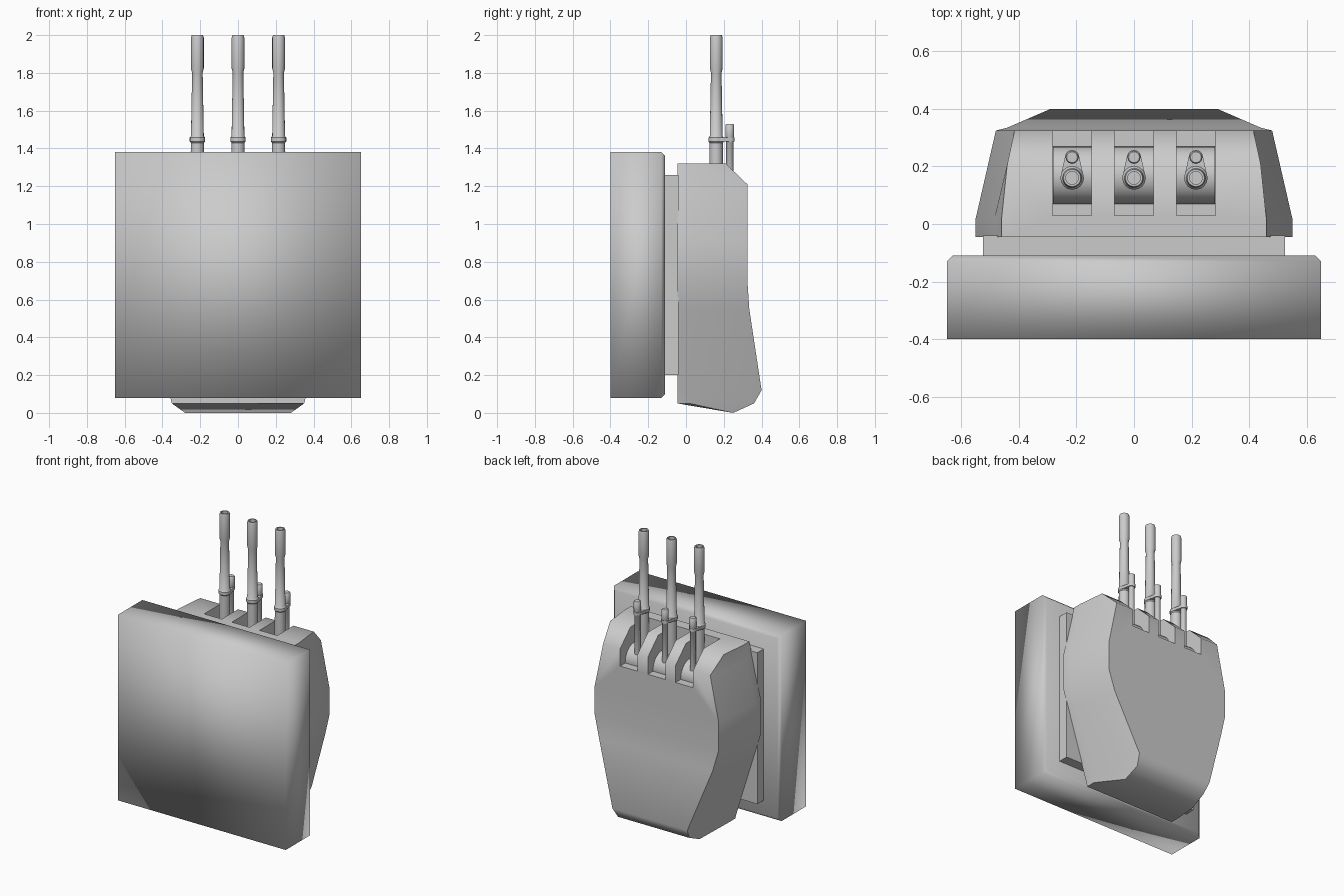
import bpy, bmesh, math

if "Cube" in bpy.data.objects:
    bpy.data.objects.remove(bpy.data.objects["Cube"])

grey = bpy.data.materials.new("plain_grey")
grey.diffuse_color = (0.6, 0.6, 0.6, 1)
grey.use_nodes = True
grey.node_tree.nodes["Principled BSDF"].inputs["Base Color"].default_value = grey.diffuse_color


def finish(name, bm, angle=40):
    bmesh.ops.recalc_face_normals(bm, faces=bm.faces)
    me = bpy.data.meshes.new(name)
    bm.to_mesh(me)
    bm.free()
    ob = bpy.data.objects.new(name, me)
    bpy.context.collection.objects.link(ob)
    me.materials.append(grey)
    smooth(me, angle)
    return ob


def smooth(me, angle):
    me.shade_smooth()
    if angle < 180:
        me.set_sharp_from_angle(angle=math.radians(angle))


def loft(name, rings, angle=40, caps=True):
    """Bridge a list of equal-length closed rings."""
    bm = bmesh.new()
    vs = [[bm.verts.new(p) for p in r] for r in rings]
    n = len(vs[0])
    for a, b in zip(vs, vs[1:]):
        for i in range(n):
            j = (i + 1) % n
            bm.faces.new((a[i], a[j], b[j], b[i]))
    if caps:
        bm.faces.new(vs[0])
        bm.faces.new(vs[-1])
    return finish(name, bm, angle)


def rect(hx, z0, z1, y):
    return [(-hx, y, z0), (hx, y, z0), (hx, y, z1), (-hx, y, z1)]


def box(name, x0, x1, y0, y1, z0, z1):
    return loft(name, [[(x0, y, z0), (x1, y, z0), (x1, y, z1), (x0, y, z1)] for y in (y0, y1)])


def lathe(name, x, y, profile, n=16):
    """Vertical turned part from (radius, z) pairs."""
    return loft(name, [[(x + r * math.cos(2 * math.pi * i / n),
                         y + r * math.sin(2 * math.pi * i / n), z)
                        for i in range(n)] for r, z in profile])


# front plate with chamfered rear rim, and the neck behind it
loft("front_plate", [rect(.65, .08, 1.38, -.40), rect(.65, .08, 1.38, -.13),
                     rect(.63, .10, 1.36, -.11)], 180)
loft("neck", [rect(.525, .20, 1.26, -.115), rect(.525, .20, 1.26, -.04)])

# body: stacked levels (front half-width, front z, back half-width, back y, back z)
levels = [(.46, 1.32, .44, .21, 1.32), (.485, 1.21, .415, .325, 1.21),
          (.55, .93, .48, .325, .90), (.55, .70, .48, .325, .70),
          (.505, .55, .44, .335, .55), (.37, .12, .29, .40, .12),
          (.358, .08, .275, .36, .05), (.35, .05, .28, .25, .0)]
rings = []
for fx, fz, bx, by, bz in levels:
    half = [(fx, -.045, fz), (fx, .02, fz), (bx, by, bz)]
    rings.append(half + [(-x, y, z) for x, y, z in reversed(half)])
body = loft("body", rings)

# three slots cut in the top and rear of the body
XS = (-.215, 0, .215)
for x in XS:
    cutter = box("slot_cutter", x - .068, x + .068, .03, .6, 1.09, 1.6)
    cutter.hide_render = True
    mod = body.modifiers.new("slot", 'BOOLEAN')
    mod.operation = 'DIFFERENCE'
    mod.solver = 'EXACT'
    mod.object = cutter
    bpy.context.view_layer.update()
    dg = bpy.context.evaluated_depsgraph_get()
    me = bpy.data.meshes.new_from_object(body.evaluated_get(dg))
    body.modifiers.clear()
    body.data = me
    bpy.data.objects.remove(cutter)
smooth(body.data, 50)

for x in XS:
    # rounded mount lying across the slot
    n = 20
    loft("barrel_mount", [[(sx, .17 + .10 * math.cos(2 * math.pi * i / n),
                            1.10 + .10 * math.sin(2 * math.pi * i / n)) for i in range(n)]
                          for sx in (x - .067, x + .067)])
    # barrel with collar, thick muzzle and bore
    lathe("barrel", x, .16, [(.036, 1.12), (.035, 1.43), (.041, 1.437), (.041, 1.457),
                             (.034, 1.465), (.028, 1.80), (.034, 1.825), (.034, 1.985),
                             (.030, 2.0), (.022, 2.0), (.022, 1.90)])
    # shorter rod behind the barrel and the clamp joining them
    lathe("recoil_rod", x, .232, [(.019, 1.10), (.019, 1.44), (.023, 1.445), (.023, 1.525),
                                  (.019, 1.53)], 12)
    pts = [(x + r * math.cos(a), cy + r * math.sin(a))
           for cy, r, a0 in ((.16, .041, math.pi), (.232, .025, 0))
           for a in [a0 + math.pi * i / 8 for i in range(9)]]
    loft("clamp", [[(px, py, z) for px, py in pts] for z in (1.437, 1.457)])
